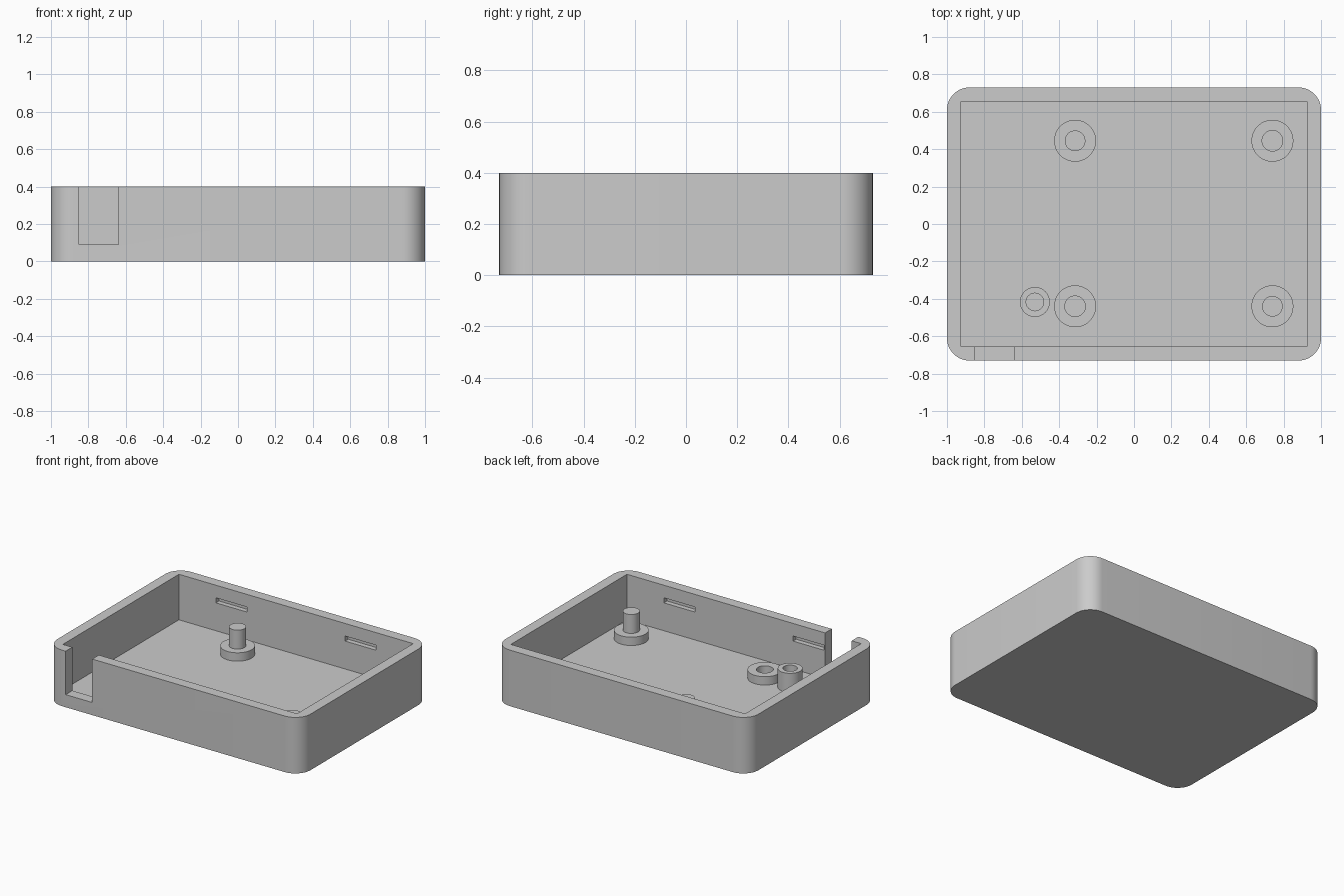
import bpy
import bmesh
from math import cos, sin, tau, radians

HX, HY, HEIGHT = 1.0, 0.73, 0.4   # outer half sizes and height
WALL = FLOOR = 0.075
CORNER = 0.12
EMBED = 0.005                     # how far posts sink into the floor

if "Cube" in bpy.data.objects:
    bpy.data.objects.remove(bpy.data.objects["Cube"], do_unlink=True)

grey = bpy.data.materials.new("plain_grey")
grey.use_nodes = True
colour = (0.6, 0.6, 0.6, 1)
grey.diffuse_color = colour
grey.node_tree.nodes["Principled BSDF"].inputs["Base Color"].default_value = colour


def add_object(name, bm):
    bmesh.ops.recalc_face_normals(bm, faces=bm.faces)
    mesh = bpy.data.meshes.new(name)
    bm.to_mesh(mesh)
    bm.free()
    mesh.materials.append(grey)
    obj = bpy.data.objects.new(name, mesh)
    bpy.context.collection.objects.link(obj)
    return obj


def box(name, x, y, z, corner=0):
    """Box from (min, max) ranges, with optional rounded upright edges."""
    bm = bmesh.new()
    bmesh.ops.create_cube(bm, size=1)
    for v in bm.verts:
        v.co = [r[0] if c < 0 else r[1] for c, r in zip(v.co, (x, y, z))]
    if corner:
        upright = [e for e in bm.edges
                   if abs(e.verts[0].co.z - e.verts[1].co.z) > 0.01]
        bmesh.ops.bevel(bm, geom=upright, offset=corner, segments=12,
                        profile=0.5, affect='EDGES')
    return add_object(name, bm)


def lathe(name, x, y, profile, closed, sides=48):
    """Spin a (radius, height) profile around an upright axis at x, y."""
    bm = bmesh.new()
    rings = []
    for r, z in profile:
        rings.append([bm.verts.new((r * cos(tau * i / sides),
                                    r * sin(tau * i / sides), z))
                      for i in range(sides)])
    pairs = list(zip(rings, rings[1:]))
    if closed:
        pairs.append((rings[-1], rings[0]))
    else:
        bm.faces.new(rings[0])
        bm.faces.new(rings[-1])
    for low, high in pairs:
        for i in range(sides):
            j = (i + 1) % sides
            bm.faces.new((low[i], low[j], high[j], high[i]))
    obj = add_object(name, bm)
    obj.location = (x, y, 0)
    return obj


def smooth(obj):
    bpy.ops.object.select_all(action='DESELECT')
    obj.select_set(True)
    bpy.context.view_layer.objects.active = obj
    bpy.ops.object.shade_smooth_by_angle(angle=radians(30))


def cut(target, cutter):
    cutter.hide_render = True
    mod = target.modifiers.new("cut", 'BOOLEAN')
    mod.operation = 'DIFFERENCE'
    mod.solver = 'EXACT'
    mod.object = cutter
    bpy.context.view_layer.objects.active = target
    bpy.ops.object.modifier_apply(modifier=mod.name)
    bpy.data.objects.remove(cutter, do_unlink=True)


# Tray: rounded outside, square-cornered cavity
tray = box("tray", (-HX, HX), (-HY, HY), (0, HEIGHT), CORNER)
ix, iy = HX - WALL, HY - WALL
cut(tray, box("cavity", (-ix, ix), (-iy, iy), (FLOOR, HEIGHT + 0.1)))

# Cable notch in the front wall
cut(tray, box("notch", (-0.85, -0.64), (-HY - 0.1, -iy + 0.05),
              (0.09, HEIGHT + 0.1)))

# Blind clip slots on the inside of the front and back walls
for sx in (-1, 1):
    for sy in (-1, 1):
        ys = sorted((sy * (iy - 0.05), sy * (iy + 0.035)))
        cut(tray, box("slot", (sx * 0.51 - 0.123, sx * 0.51 + 0.123),
                      ys, (0.274, 0.31)))
smooth(tray)

# Board standoffs: pins on one diagonal, holes on the other
base, top, pin_top = FLOOR - EMBED, 0.135, 0.27
for side, x in (("right", -0.315), ("left", 0.74)):
    for end, y in (("front", -0.44), ("back", 0.445)):
        has_pin = (side == "right") == (end == "back")
        profile = [(0.112, base), (0.112, top), (0.055, top)]
        profile.append((0.055, pin_top if has_pin else base))
        kind = "pin_standoff" if has_pin else "hole_standoff"
        smooth(lathe(f"{end}_{side}_{kind}", x, y, profile, not has_pin))

# Taller tube beside the front right standoff
smooth(lathe("cable_tube", -0.53, -0.417,
             [(0.08, base), (0.08, 0.21), (0.047, 0.21), (0.047, base)], True))
